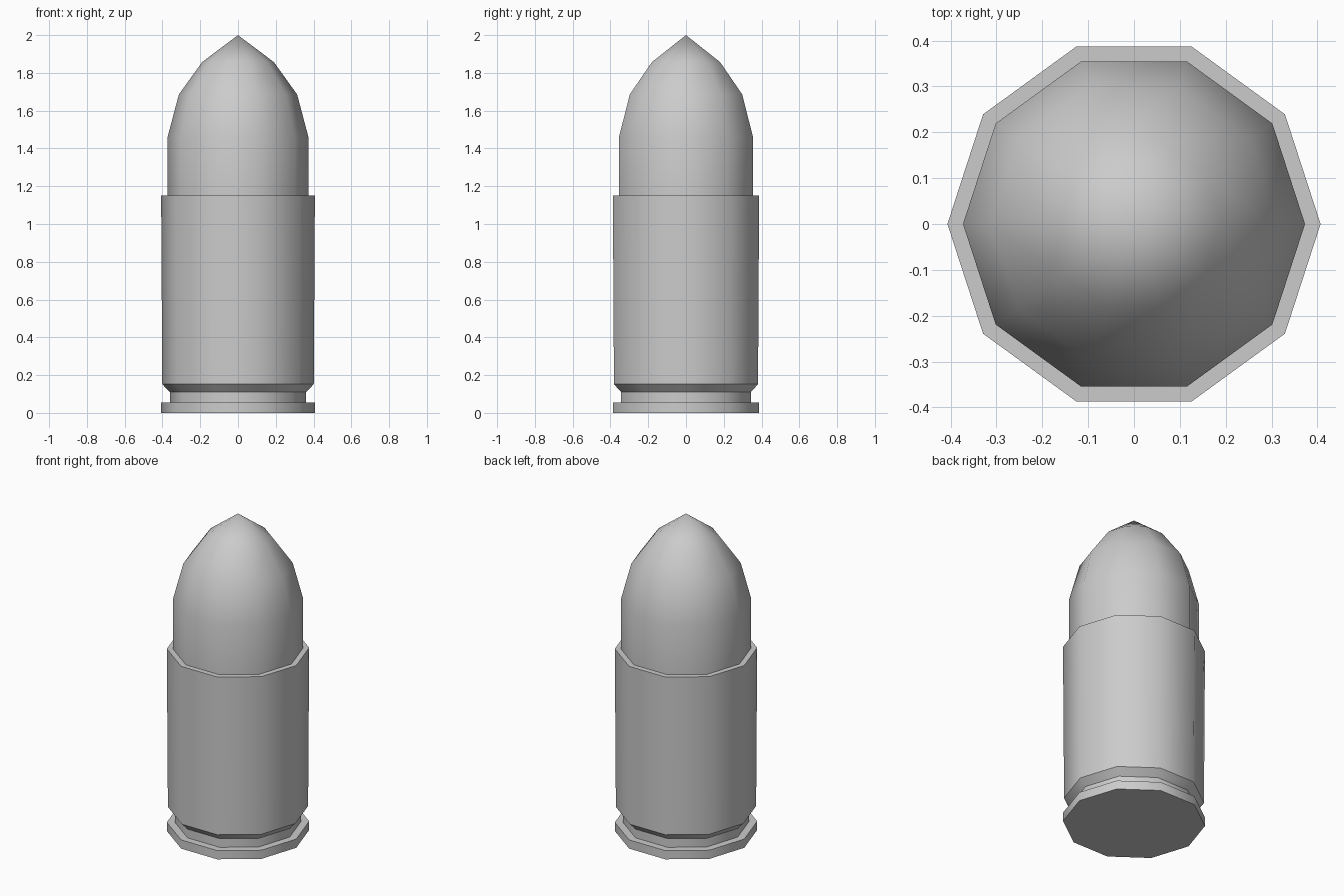
import bpy, bmesh, math

if "Cube" in bpy.data.objects:
    bpy.data.objects.remove(bpy.data.objects["Cube"])

SIDES = 10


def lathe(name, profile):
    """Revolve (radius, z) points, listed bottom to top, into a ten-sided part."""
    bm = bmesh.new()
    rings = []
    for r, z in profile:
        n = SIDES if r > 0 else 1
        rings.append([bm.verts.new((r * math.cos(math.tau * i / SIDES),
                                    r * math.sin(math.tau * i / SIDES), z))
                      for i in range(n)])
    for low, high in zip(rings, rings[1:]):
        for i in range(SIDES):
            j = (i + 1) % SIDES
            if len(high) == 1:
                bm.faces.new((low[i], low[j], high[0]))
            else:
                bm.faces.new((low[i], low[j], high[j], high[i]))
    mesh = bpy.data.meshes.new(name)
    obj = bpy.data.objects.new(name, mesh)
    bpy.context.collection.objects.link(obj)
    return obj, bm


def finish(obj, bm):
    bm.to_mesh(obj.data)
    bm.free()
    bpy.ops.object.select_all(action='DESELECT')
    obj.select_set(True)
    bpy.context.view_layer.objects.active = obj
    bpy.ops.object.shade_smooth_by_angle(angle=math.radians(40))


# Casing: rim, extractor groove, bevel, tapered wall and mouth ring
casing, bm = lathe("casing", [(0.407, 0), (0.407, 0.055), (0.361, 0.055),
                              (0.361, 0.11), (0.401, 0.152), (0.407, 1.15),
                              (0.373, 1.15)])
# Flat base
bm.verts.ensure_lookup_table()
bm.faces.new([bm.verts[i] for i in reversed(range(SIDES))])
finish(casing, bm)

# Pointed tip seated in the mouth of the casing
finish(*lathe("projectile", [(0.373, 1.15), (0.373, 1.46), (0.313, 1.686),
                             (0.19, 1.857), (0, 2.0)]))
